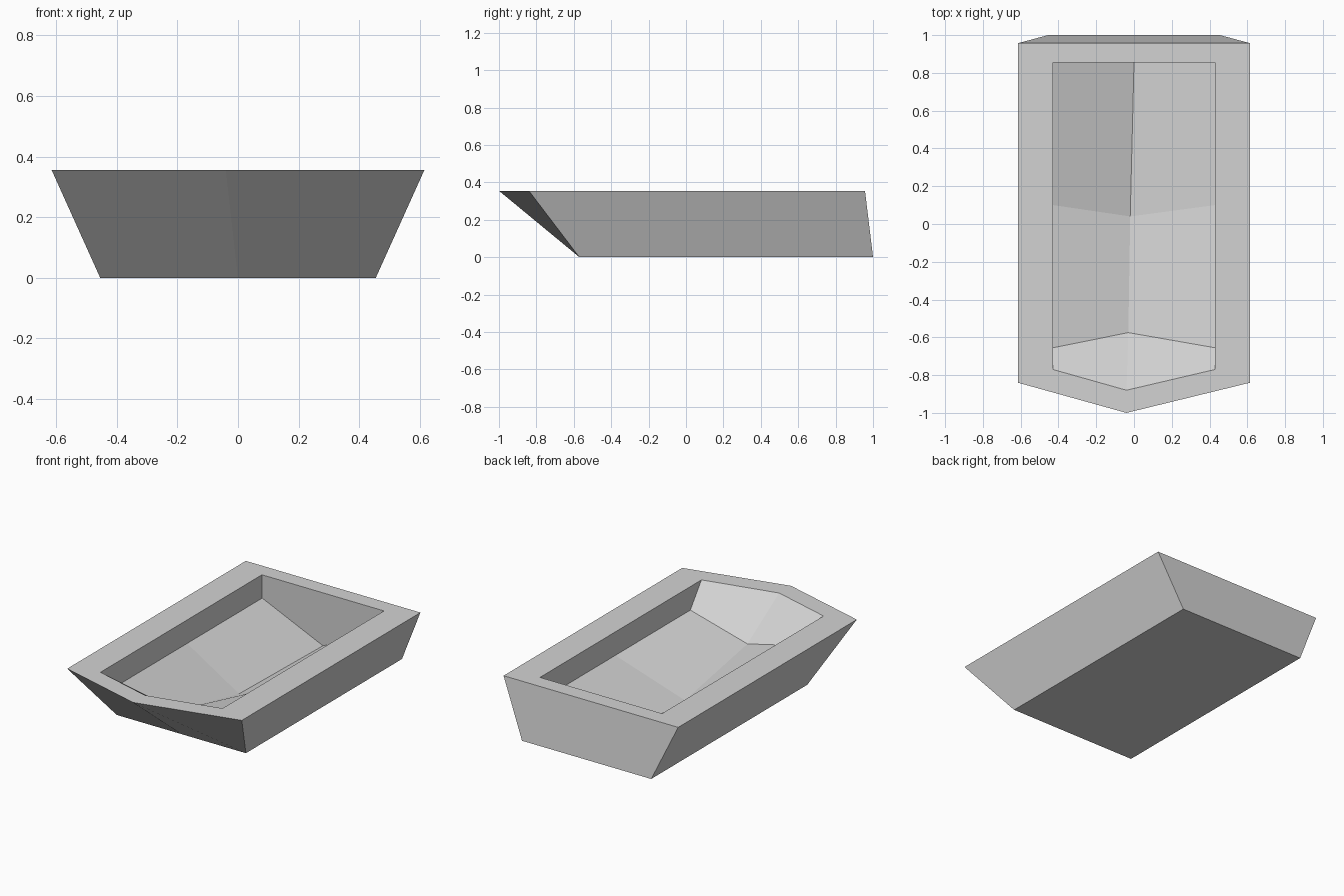
import bpy, bmesh

cube = bpy.data.objects.get("Cube")
if cube:
    bpy.data.objects.remove(cube, do_unlink=True)

HEIGHT = 0.355

grey = bpy.data.materials.new("plain_grey")
grey.use_nodes = True
colour = (0.65, 0.65, 0.65, 1)
grey.diffuse_color = colour
grey.node_tree.nodes["Principled BSDF"].inputs["Base Color"].default_value = colour

bm = bmesh.new()


def outline(half_width, back, front, tip_x, tip_y, z):
    """Five-sided plan: straight back, pointed front."""
    pts = [(half_width, back), (half_width, front), (tip_x, tip_y),
           (-half_width, front), (-half_width, back)]
    return [bm.verts.new((x, y, z)) for x, y in pts]


def station(side_y, keel_x, keel_y, keel_z):
    """One V-shaped section of the basin floor: left, keel, right."""
    return [bm.verts.new(p) for p in ((0.428, side_y, 0.207),
                                      (keel_x, keel_y, keel_z),
                                      (-0.428, side_y, 0.207))]


def bridge(a, b, closed=True):
    for i in range(len(a) if closed else len(a) - 1):
        j = (i + 1) % len(a)
        bm.faces.new((a[i], a[j], b[j], b[i]))


# Outer hull and flat rim
base = outline(0.455, 1.0, -0.57, 0, -0.57, 0)
rim = outline(0.615, 0.957, -0.84, -0.04, -1.0, HEIGHT)
mouth = outline(0.43, 0.855, -0.77, -0.04, -0.88, HEIGHT)
bm.faces.new(base)
bridge(base, rim)
bridge(rim, mouth)

# Basin floor: level V at the back, rising towards the front
back = station(0.855, 0, 0.855, 0.018)
middle = station(0.1, -0.02, 0.04, 0.018)
front = station(-0.655, -0.03, -0.575, 0.145)
bridge(back, middle, closed=False)
bridge(middle, front, closed=False)

# Basin walls: sloping front, vertical sides and back
bridge(front, mouth[1:4], closed=False)
for side, top_back, top_front in ((0, 0, 1), (2, 4, 3)):
    bm.faces.new((mouth[top_back], mouth[top_front], front[side],
                  middle[side], back[side]))
bm.faces.new((mouth[0], back[0], back[1], back[2], mouth[4]))

bmesh.ops.recalc_face_normals(bm, faces=bm.faces)
mesh = bpy.data.meshes.new("pointed_basin")
bm.to_mesh(mesh)
bm.free()
mesh.materials.append(grey)
basin = bpy.data.objects.new("pointed_basin", mesh)
bpy.context.collection.objects.link(basin)
